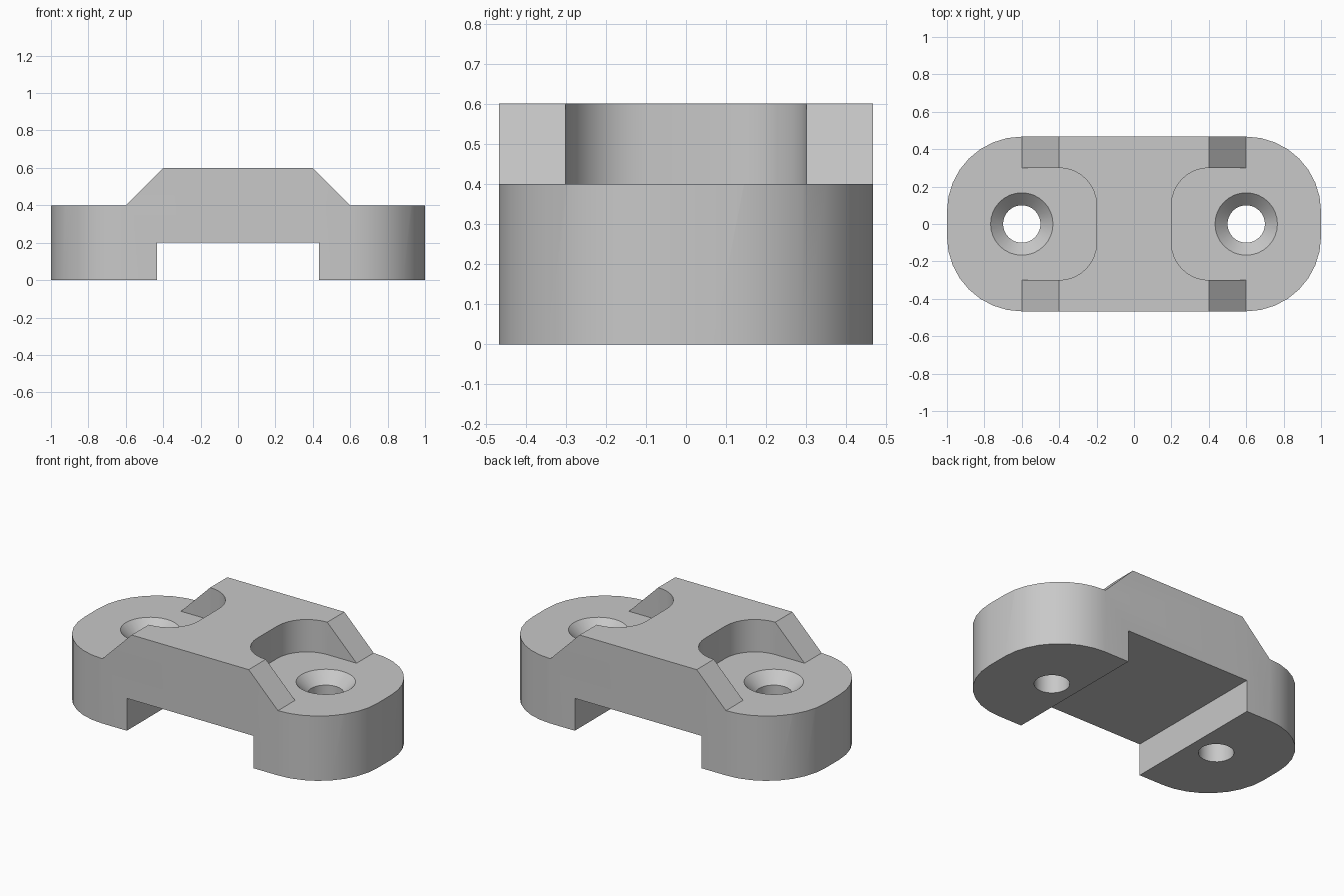
import bpy
import bmesh
from math import pi, sin, cos, radians

default = bpy.data.objects.get("Cube")
if default:
    bpy.data.objects.remove(default, do_unlink=True)

LENGTH, WIDTH = 1.0, 0.467      # half sizes
HOLE_X, FLANGE_Z, TOP_Z = 0.6, 0.4, 0.6

grey = bpy.data.materials.new("plain grey")
grey.use_nodes = True
colour = (0.58, 0.58, 0.58, 1)
grey.diffuse_color = colour
grey.node_tree.nodes["Principled BSDF"].inputs["Base Color"].default_value = colour


def extrude(name, points, direction):
    """Solid made by pushing a closed outline along a direction."""
    mesh = bpy.data.meshes.new(name)
    bm = bmesh.new()
    face = bm.faces.new([bm.verts.new(p) for p in points])
    result = bmesh.ops.extrude_face_region(bm, geom=[face])
    moved = [v for v in result["geom"] if isinstance(v, bmesh.types.BMVert)]
    bmesh.ops.translate(bm, verts=moved, vec=direction)
    bmesh.ops.recalc_face_normals(bm, faces=bm.faces)
    bm.to_mesh(mesh)
    bm.free()
    mesh.materials.append(grey)
    obj = bpy.data.objects.new(name, mesh)
    bpy.context.collection.objects.link(obj)
    return obj


def arc(cx, cy, r, start, z, steps=8):
    """Quarter circle, counter-clockwise from a start angle."""
    return [(cx + r * cos(start + pi / 2 * i / steps),
             cy + r * sin(start + pi / 2 * i / steps), z) for i in range(steps + 1)]


def revolve(name, x, profile, steps=32):
    """Solid of stacked rings, given as (radius, height) pairs."""
    mesh = bpy.data.meshes.new(name)
    bm = bmesh.new()
    rings = [[bm.verts.new((x + r * cos(2 * pi * i / steps), r * sin(2 * pi * i / steps), z))
              for i in range(steps)] for r, z in profile]
    for low, high in zip(rings, rings[1:]):
        for i in range(steps):
            j = (i + 1) % steps
            bm.faces.new((low[i], low[j], high[j], high[i]))
    bm.faces.new(rings[0][::-1])
    bm.faces.new(rings[-1])
    bmesh.ops.recalc_face_normals(bm, faces=bm.faces)
    bm.to_mesh(mesh)
    bm.free()
    mesh.materials.append(grey)
    obj = bpy.data.objects.new(name, mesh)
    bpy.context.collection.objects.link(obj)
    return obj


def combine(target, tool, operation):
    """Apply a boolean and discard the tool."""
    mod = target.modifiers.new("cut", "BOOLEAN")
    mod.operation = operation
    mod.solver = "EXACT"
    mod.object = tool
    bpy.context.view_layer.objects.active = target
    bpy.ops.object.modifier_apply(modifier=mod.name)
    bpy.data.objects.remove(tool, do_unlink=True)


# Bridge-shaped side profile with sloped shoulders and a slot underneath
half = [(0.433, 0.2), (0.433, -0.0), (1.2, 0), (1.2, FLANGE_Z), (0.6, FLANGE_Z), (0.4, TOP_Z)]
profile = half + [(-x, z) for x, z in reversed(half)]
body = extrude("clamp_body", [(x, -0.7, z) for x, z in profile], (0, 1.4, 0))

# Rounded plan outline
R = 0.4
cx, cy = LENGTH - R, WIDTH - R
outline = []
for sx, sy, start in ((1, 1, 0), (-1, 1, pi / 2), (-1, -1, pi), (1, -1, 1.5 * pi)):
    outline += arc(sx * cx, sy * cy, R, start, -0.2)
combine(body, extrude("plan_outline", outline, (0, 0, 1.2)), "INTERSECT")

for side in (-1, 1):
    # Round-cornered pocket around each screw seat
    inner = arc(0.4, 0.1, 0.2, pi / 2, FLANGE_Z) + arc(0.4, -0.1, 0.2, pi, FLANGE_Z)
    pocket = inner + [(1.2, -0.3, FLANGE_Z), (1.2, 0.3, FLANGE_Z)]
    pocket = [(side * x, y, z) for x, y, z in pocket]
    combine(body, extrude("pocket_cutter", pocket, (0, 0, 0.5)), "DIFFERENCE")

    # Countersunk screw hole
    rings = [(0.1, -0.1), (0.1, 0.333), (0.167, FLANGE_Z), (0.167, 0.8)]
    combine(body, revolve("screw_hole_cutter", side * HOLE_X, rings), "DIFFERENCE")

# Smooth curved walls, sharp edges elsewhere
bpy.ops.object.select_all(action="DESELECT")
body.select_set(True)
bpy.context.view_layer.objects.active = body
bpy.ops.object.shade_smooth_by_angle(angle=radians(30))
